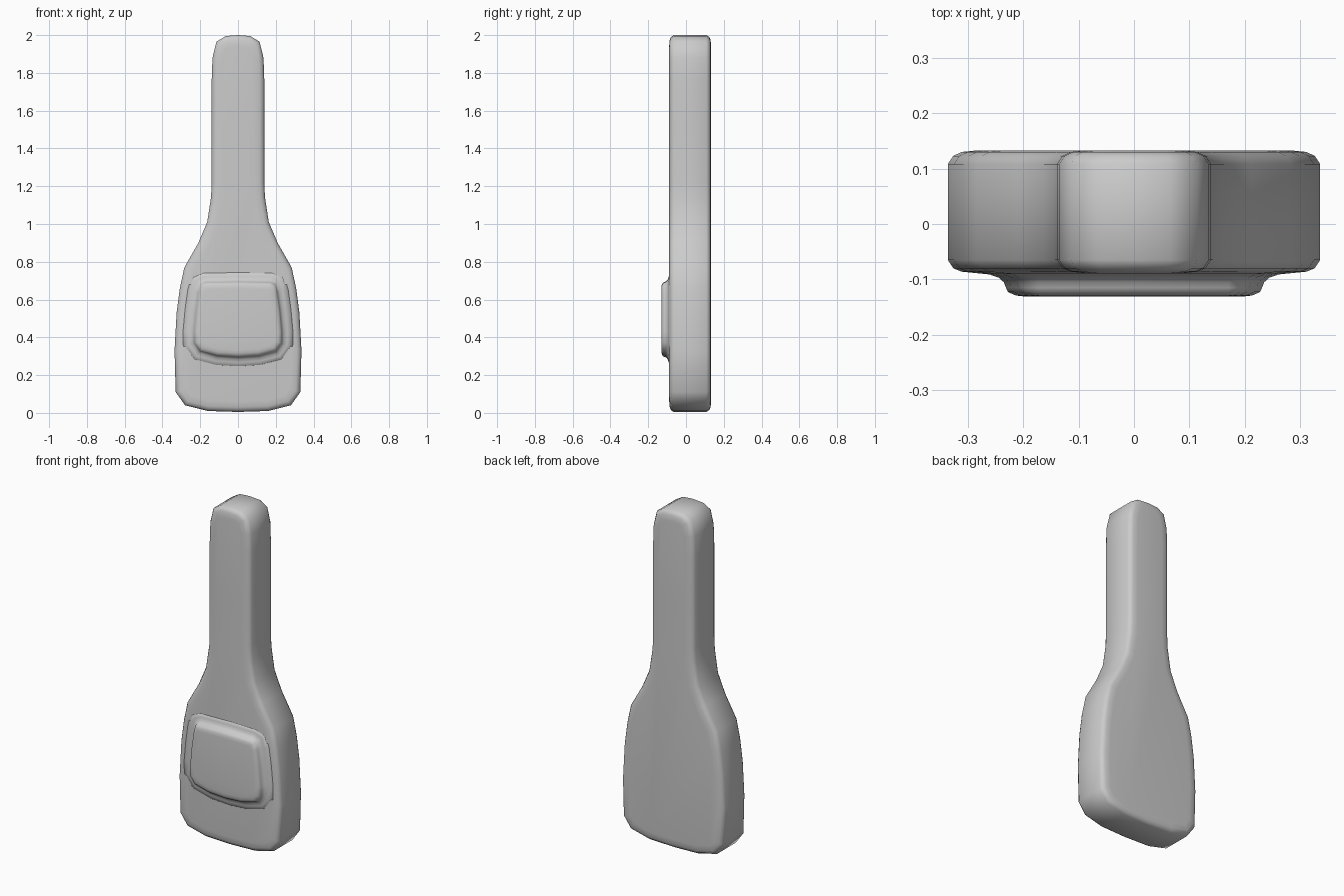
import bpy, bmesh
from mathutils import Vector

if "Cube" in bpy.data.objects:
    bpy.data.objects.remove(bpy.data.objects["Cube"])


def mirrored(half):
    # right half runs bottom centre -> top centre; returns the closed loop
    return half + [(-x, z) for x, z in reversed(half[1:-1])]


def offset(loop, d):
    # moves a counter-clockwise (x, z) loop outward by d, with mitred corners
    pts = [Vector(p) for p in loop]
    out = []
    for i, p in enumerate(pts):
        a = (p - pts[i - 1]).normalized()
        b = (pts[(i + 1) % len(pts)] - p).normalized()
        na, nb = Vector((a.y, -a.x)), Vector((b.y, -b.x))
        out.append(p + (na + nb) * d / (1 + na.dot(nb)))
    return out


def loft(name, half, rings):
    # skins offset copies of an outline; rings = (y, outward offset), front to back
    bm = bmesh.new()
    loop = mirrored(half)
    layers = [[bm.verts.new((p.x, y, p.y)) for p in offset(loop, d)]
              for y, d in rings]
    n = len(loop)
    for r, s in zip(layers, layers[1:]):
        for i in range(n):
            j = (i + 1) % n
            bm.faces.new((r[i], s[i], s[j], r[j]))
    bm.faces.new(layers[0])
    bm.faces.new(layers[-1][::-1])
    bmesh.ops.recalc_face_normals(bm, faces=bm.faces)
    for f in bm.faces:
        f.smooth = True
    mesh = bpy.data.meshes.new(name)
    bm.to_mesh(mesh)
    bm.free()
    ob = bpy.data.objects.new(name, mesh)
    bpy.context.collection.objects.link(ob)
    return ob


# case body: wide rounded bottom, narrow neck
body = [(0, 0.005), (0.16, 0.01), (0.28, 0.04), (0.33, 0.11), (0.336, 0.33),
        (0.325, 0.53), (0.308, 0.66), (0.284, 0.77), (0.21, 0.90),
        (0.163, 1.01), (0.143, 1.14), (0.139, 1.22), (0.139, 1.5),
        (0.139, 1.77), (0.135, 1.88), (0.114, 1.965), (0.065, 1.995), (0, 2.0)]
loft("case_body", body,
     [(-0.089, -0.055), (-0.086, -0.025), (-0.080, -0.010), (-0.065, 0),
      (0.108, 0), (0.123, -0.010), (0.130, -0.025), (0.133, -0.055)])

# raised front pocket with a flared base
pocket = [(0, 0.297), (0.11, 0.304), (0.2, 0.328), (0.23, 0.37), (0.231, 0.43),
          (0.221, 0.54), (0.207, 0.64), (0.195, 0.68), (0.17, 0.69), (0, 0.693)]
loft("front_pocket", pocket,
     [(-0.131, -0.035), (-0.129, -0.018), (-0.123, -0.004), (-0.115, 0),
      (-0.105, 0.004), (-0.097, 0.013), (-0.091, 0.03), (-0.088, 0.06),
      (-0.075, 0.06)])
